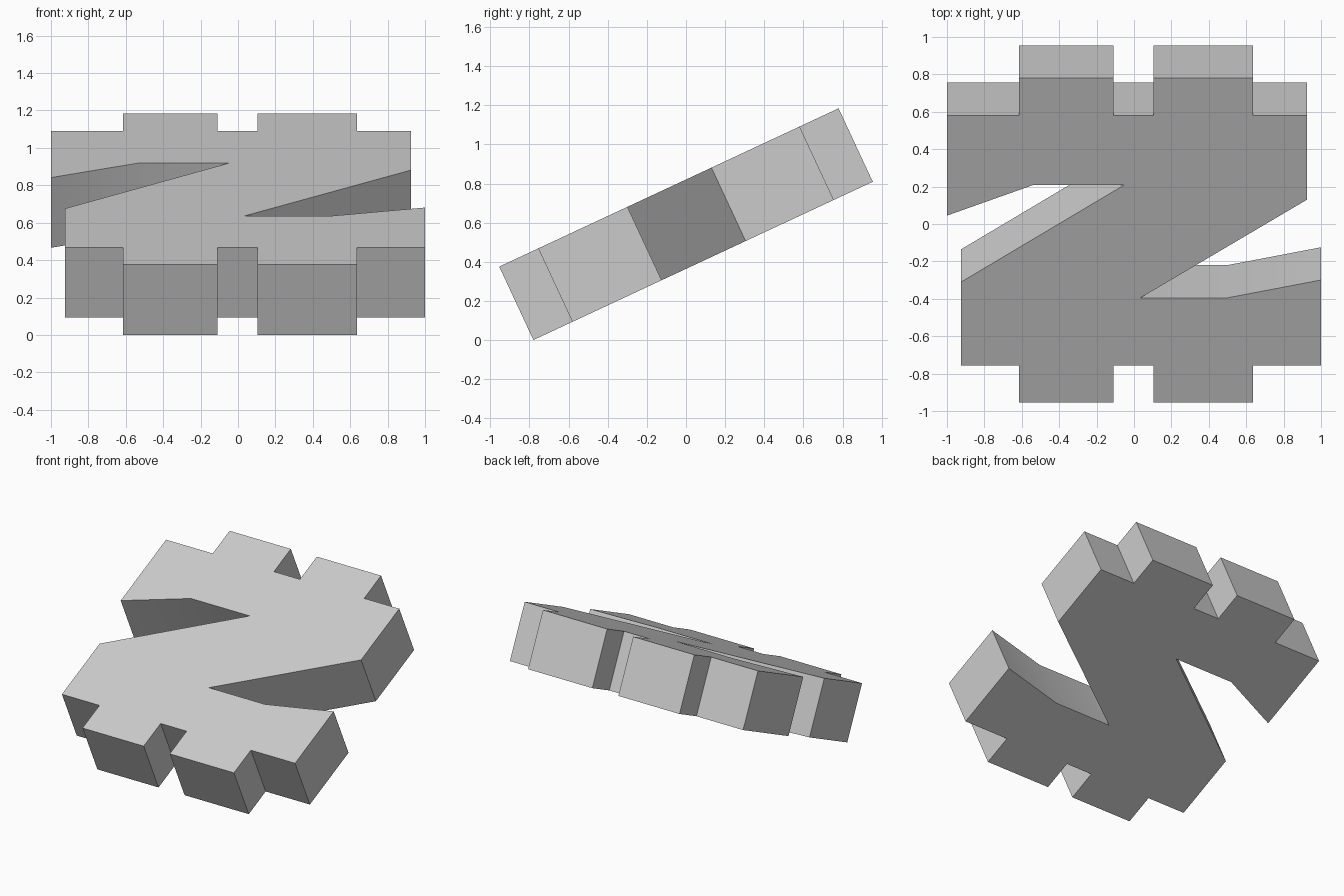
import bpy
import bmesh
from math import radians
from mathutils import Matrix

cube = bpy.data.objects.get("Cube")
if cube:
    bpy.data.objects.remove(cube, do_unlink=True)

TILT = radians(25)
THICK = 0.414
EDGE, TAB = 0.737, 0.957          # plain rim and tab rim, in the slab's own plane
TABS = [(-0.615, -0.11), (0.105, 0.635)]

grey = bpy.data.materials.new("light_grey")
grey.use_nodes = True
colour = (0.6, 0.6, 0.6, 1)
grey.diffuse_color = colour
grey.node_tree.nodes["Principled BSDF"].inputs["Base Color"].default_value = colour


def tabbed_rim(side):
    """Rim points running left to right with two square tabs."""
    points = []
    for a, b in TABS:
        points += [(a, side * EDGE), (a, side * TAB), (b, side * TAB), (b, side * EDGE)]
    return points


# Outline: lower rim, right notch, upper rim, left notch
outline = [(-0.925, -EDGE)] + tabbed_rim(-1) + [(1.0, -EDGE)]
outline += [(1.0, -0.234), (0.5, -0.339), (0.035, -0.339), (0.925, 0.24)]
outline += [(0.925, EDGE)] + tabbed_rim(1)[::-1] + [(-1.0, EDGE)]
outline += [(-1.0, 0.146), (-0.535, 0.328), (-0.05, 0.328), (-0.925, -0.246)]

# Extrude the outline into a slab, then lean it back
bm = bmesh.new()
face = bm.faces.new([bm.verts.new((x, y, -THICK / 2)) for x, y in outline])
extruded = bmesh.ops.extrude_face_region(bm, geom=[face], use_keep_orig=True)
top_verts = [g for g in extruded["geom"] if isinstance(g, bmesh.types.BMVert)]
bmesh.ops.translate(bm, verts=top_verts, vec=(0, 0, THICK))
bmesh.ops.recalc_face_normals(bm, faces=bm.faces)
bmesh.ops.transform(bm, matrix=Matrix.Rotation(TILT, 4, "X"), verts=bm.verts)
lowest = min(v.co.z for v in bm.verts)
bmesh.ops.translate(bm, verts=bm.verts, vec=(0, 0, -lowest))

mesh = bpy.data.meshes.new("tabbed_slab")
bm.to_mesh(mesh)
bm.free()
mesh.materials.append(grey)
slab = bpy.data.objects.new("tabbed_slab", mesh)
bpy.context.collection.objects.link(slab)

# Soften only the shallow bends inside the notches
bpy.ops.object.select_all(action="DESELECT")
slab.select_set(True)
bpy.context.view_layer.objects.active = slab
bpy.ops.object.shade_smooth_by_angle(angle=radians(30))
